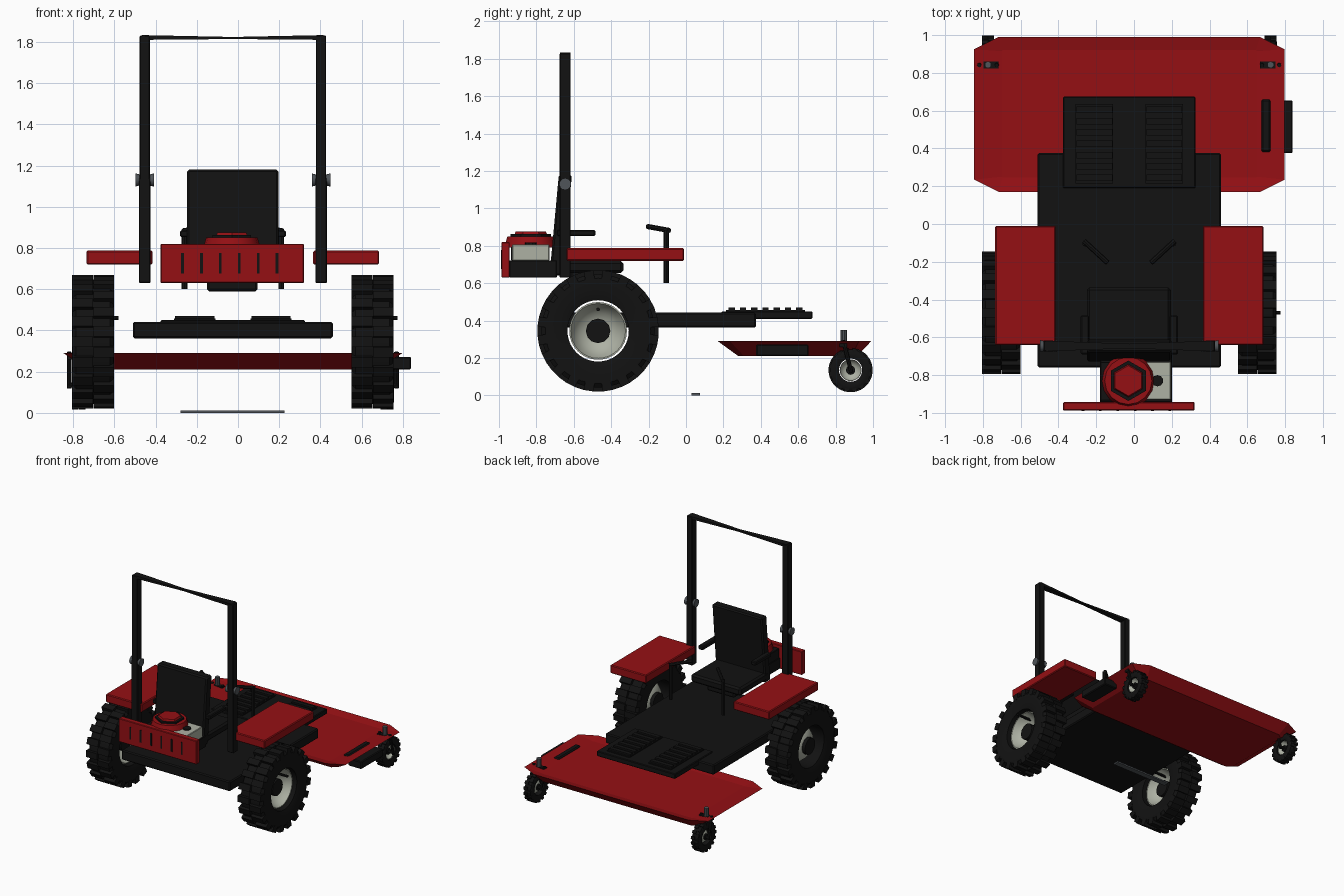
import bpy, bmesh, math
from mathutils import Matrix, Vector

if "Cube" in bpy.data.objects:
    bpy.data.objects.remove(bpy.data.objects["Cube"])

CX = -0.025  # centre line of the machine


def material(name, r, g, b):
    m = bpy.data.materials.new(name)
    m.diffuse_color = (r, g, b, 1)
    m.use_nodes = True
    m.node_tree.nodes["Principled BSDF"].inputs["Base Color"].default_value = m.diffuse_color
    return m


RED = material("red paint", 0.30, 0.005, 0.007)
BLACK = material("black", 0.006, 0.006, 0.006)
PALE = material("pale grey metal", 0.42, 0.44, 0.37)
STEEL = material("dark steel", 0.08, 0.09, 0.10)


def finish(name, bm, mat, smooth=False):
    bmesh.ops.recalc_face_normals(bm, faces=bm.faces[:])
    me = bpy.data.meshes.new(name)
    bm.to_mesh(me)
    bm.free()
    me.materials.append(mat)
    ob = bpy.data.objects.new(name, me)
    bpy.context.collection.objects.link(ob)
    if smooth:
        bpy.context.view_layer.objects.active = ob
        ob.select_set(True)
        bpy.ops.object.shade_smooth_by_angle(angle=math.radians(35))
        ob.select_set(False)
    return ob


def add_box(bm, centre, size, rot=None):
    m = Matrix.Translation(centre) @ (rot or Matrix()) @ Matrix.Diagonal((*size, 1))
    return bmesh.ops.create_cube(bm, size=1, matrix=m)["verts"]


def box(name, x, y, z, mat, bevel=0.0):
    """Box from (min, max) pairs, optionally bevelled."""
    bm = bmesh.new()
    add_box(bm, [(a + b) / 2 for a, b in (x, y, z)], [b - a for a, b in (x, y, z)])
    if bevel:
        bmesh.ops.bevel(bm, geom=bm.edges[:], offset=bevel, segments=1, affect='EDGES')
    return finish(name, bm, mat)


def rod(name, a, b, r, mat, n=10, r2=None):
    a, b = Vector(a), Vector(b)
    bm = bmesh.new()
    m = Matrix.Translation((a + b) / 2) @ (b - a).to_track_quat('Z', 'Y').to_matrix().to_4x4()
    bmesh.ops.create_cone(bm, cap_ends=True, segments=n, radius1=r,
                          radius2=r if r2 is None else r2, depth=(b - a).length, matrix=m)
    return finish(name, bm, mat, n > 8)


def lathe(bm, profile, centre, n, closed):
    """Revolve (x, radius) points about the x axis."""
    rings = []
    for i in range(n):
        a = math.tau * i / n
        rings.append([bm.verts.new((centre[0] + x, centre[1] + r * math.cos(a),
                                    centre[2] + r * math.sin(a))) for x, r in profile])
    k = len(profile)
    for i in range(n):
        p, q = rings[i], rings[(i + 1) % n]
        for j in range(k if closed else k - 1):
            bm.faces.new((p[j], p[(j + 1) % k], q[(j + 1) % k], q[j]))


def wheel(prefix, c, R, w, hole, lugs, lug_h):
    # tyre with two staggered rows of tread lugs
    bm = bmesh.new()
    r, h = R - lug_h, w / 2
    lathe(bm, [(-h * .85, hole), (-h, hole + (r - hole) * .35), (-h * .97, r * .93), (-h * .8, r),
               (h * .8, r), (h * .97, r * .93), (h, hole + (r - hole) * .35), (h * .85, hole)],
          c, 40, True)
    for side in (-1, 1):
        for i in range(lugs):
            a = math.tau * (i + (0.5 if side > 0 else 0)) / lugs
            rot = Matrix.Rotation(a, 4, 'X')
            off = rot @ Vector((side * h * .5, 0, R - lug_h * 1.2))
            add_box(bm, Vector(c) + off, (h * 0.98, math.tau * R / lugs * .5, lug_h * 2.3), rot)
    finish(prefix + "_tyre", bm, BLACK, True)
    # dished rim, open towards +x
    bm = bmesh.new()
    rr = hole * .94
    lathe(bm, [(h * .55, rr), (h * .1, rr * .92), (-h * .3, rr * .7), (-h * .55, rr * .3),
               (-h * .55, .003), (-h * .45, .003), (-h * .45, rr * .3), (-h * .2, rr * .64),
               (h * .2, rr * .85), (h * .55, rr * .95)], c, 32, True)
    finish(prefix + "_rim", bm, PALE, True)
    rod(prefix + "_hub", (c[0] - h * .75, c[1], c[2]), (c[0] + h * .3, c[1], c[2]), hole * .4, BLACK, 12)


# drive wheels with valve stems
for side, s in (("left", -1), ("right", 1)):
    x = CX + s * 0.678
    wheel(side + "_drive_wheel", (x, -0.47, 0.345), 0.325, 0.205, 0.164, 20, 0.022)
    rod(side + "_valve_stem", (x - .02, -0.47, .46), (x + .122, -0.47, .46), .01, BLACK, 8)

# mower deck: flared pan with shallow recessed top
bm = bmesh.new()


def octagon(hx, y0, y1, cut_x, cut_y, z):
    pts = [(-hx, y0 + cut_y), (-hx + cut_x, y0), (hx - cut_x, y0), (hx, y0 + cut_y),
           (hx, y1 - cut_y), (hx - cut_x, y1), (-hx + cut_x, y1), (-hx, y1 - cut_y)]
    return [bm.verts.new((CX + x, y, z)) for x, y in pts]


loops = [octagon(.70, .28, .915, .04, .03, .21), octagon(.822, .17, .99, .13, .065, .29),
         octagon(.675, .245, .92, .005, .005, .275)]
for lo, hi in zip(loops, loops[1:]):
    for i in range(8):
        bm.faces.new((lo[i], lo[(i + 1) % 8], hi[(i + 1) % 8], hi[i]))
bm.faces.new(loops[0])
bm.faces.new(loops[2])
finish("mower_deck", bm, RED)
box("deck_slot", (.675, .722), (.38, .66), (.27, .29), BLACK, .008)
box("discharge_chute", (.72, .84), (.375, .655), (.21, .272), BLACK, .006)

# caster wheels, forks and spindles
for side, s in (("left", -1), ("right", 1)):
    x = CX + s * 0.748
    wheel(side + "_caster", (x, .88, .135), .118, .066, .062, 16, .008)
    for k in (-1, 1):
        rod(side + "_caster_fork", (x + k * .046, .84, .295), (x + k * .046, .885, .12), .011, BLACK, 8)
    rod(side + "_caster_axle", (x - .05, .88, .135), (x + .05, .88, .135), .012, BLACK, 8)
    box(side + "_fork_bridge", (x - .055, x + .055), (.822, .86), (.26, .285), BLACK)
    rod(side + "_caster_spindle", (x, .843, .27), (x, .843, .35), .018, STEEL, 10)

# chassis platform and footplate with grip slats
box("platform", (-.51, .46), (-.76, .375), (.362, .442), BLACK, .008)
box("footplate", (-.375, .325), (.19, .675), (.408, .45), BLACK, .005)
for side, x in (("left", -.21), ("right", .16)):
    bm = bmesh.new()
    add_box(bm, (x, .425, .452), (.2, .42, .012))
    for i in range(7):
        add_box(bm, (x, .245 + i * .06, .46), (.19, .034, .022))
    finish(side + "_foot_grip", bm, BLACK)

# fenders
for side, s in (("left", -1), ("right", 1)):
    x = CX + s * .55
    box(side + "_fender", (x - .16, x + .16), (-.64, -.01), (.72, .787), RED, .006)

# seat
box("seat_base", (-.15, .095), (-.62, -.4), (.59, .67), BLACK, .01)
box("seat_cushion", (-.25, .195), (-.70, -.335), (.655, .72), BLACK, .014)
bm = bmesh.new()
for v in add_box(bm, (CX, -.695, .91), (.445, .07, .54)):
    if v.co.z > .9:
        v.co.y += .05
bmesh.ops.bevel(bm, geom=bm.edges[:], offset=.01, segments=1, affect='EDGES')
finish("seat_back", bm, BLACK)

# armrests and steering levers
for side, s in (("left", -1), ("right", 1)):
    x = CX + s * .235
    box(side + "_armrest", (x - .022, x + .022), (-.69, -.485), (.853, .885), BLACK, .006)
    rod(side + "_lever_post", (x, -.105, .6), (x, -.105, .885), .014, BLACK, 8)
    rod(side + "_lever_grip", (x + s * .005, -.09, .882), (x - s * .12, -.205, .903), .014, BLACK, 8)

# folding roll bar with hinge knuckles
for side, s in (("left", -1), ("right", 1)):
    x = CX + s * .428
    box(side + "_roll_bar_lower_post", (x - .028, x + .028), (-.675, -.617), (.63, 1.14), BLACK, .004)
    box(side + "_roll_bar_upper_post", (x - .025, x + .025), (-.675, -.617), (1.13, 1.83), BLACK, .004)
    for k in (-1, 1):
        rod(side + "_hinge_knuckle", (x + k * .005, -.646, 1.13), (x + k * .045, -.646, 1.13),
            .022, STEEL, 12, .032)
bm = bmesh.new()  # crossbar pinched in the middle
sections = []
for x, hy, z in ((-.44, .028, 1.81), (0, .012, 1.814), (.44, .028, 1.81)):
    top = 1.833 if x else 1.824
    sections.append([bm.verts.new((CX + x, -.646 + y, zz)) for y, zz in
                     ((-hy, z), (hy, z), (hy, top), (-hy, top))])
for a, b in zip(sections, sections[1:]):
    for i in range(4):
        bm.faces.new((a[i], a[(i + 1) % 4], b[(i + 1) % 4], b[i]))
bm.faces.new(sections[0])
bm.faces.new(sections[-1])
finish("roll_bar_crossbar", bm, BLACK)

# engine and bumper
box("engine_block", (-.18, .2), (-.945, -.69), (.63, .722), BLACK, .004)
box("engine_side", (-.18, 0), (-.935, -.73), (.72, .80), BLACK, .004)
box("engine_cylinder", (0, .195), (-.93, -.73), (.72, .808), PALE, .004)
rod("cylinder_cap", (.125, -.83, .80), (.125, -.83, .818), .03, BLACK, 10)
rod("engine_cowl", (-.03, -.83, .79), (-.03, -.83, .85), .142, RED, 16, .125)
rod("cowl_grille", (-.03, -.83, .845), (-.03, -.83, .862), .107, BLACK, 6)
rod("cowl_lid", (-.03, -.83, .855), (-.03, -.83, .876), .09, RED, 6, .08)
box("bumper", (-.375, .32), (-.987, -.943), (.63, .82), RED, .004)
for i in range(6):
    x = -.27 + i * .092
    box("bumper_slot", (x - .007, x + .007), (-.99, -.982), (.677, .777), BLACK)

# cutting blade lying at ground level
box("cutting_blade", (-.28, .225), (.03, .075), (0, .012), STEEL)
